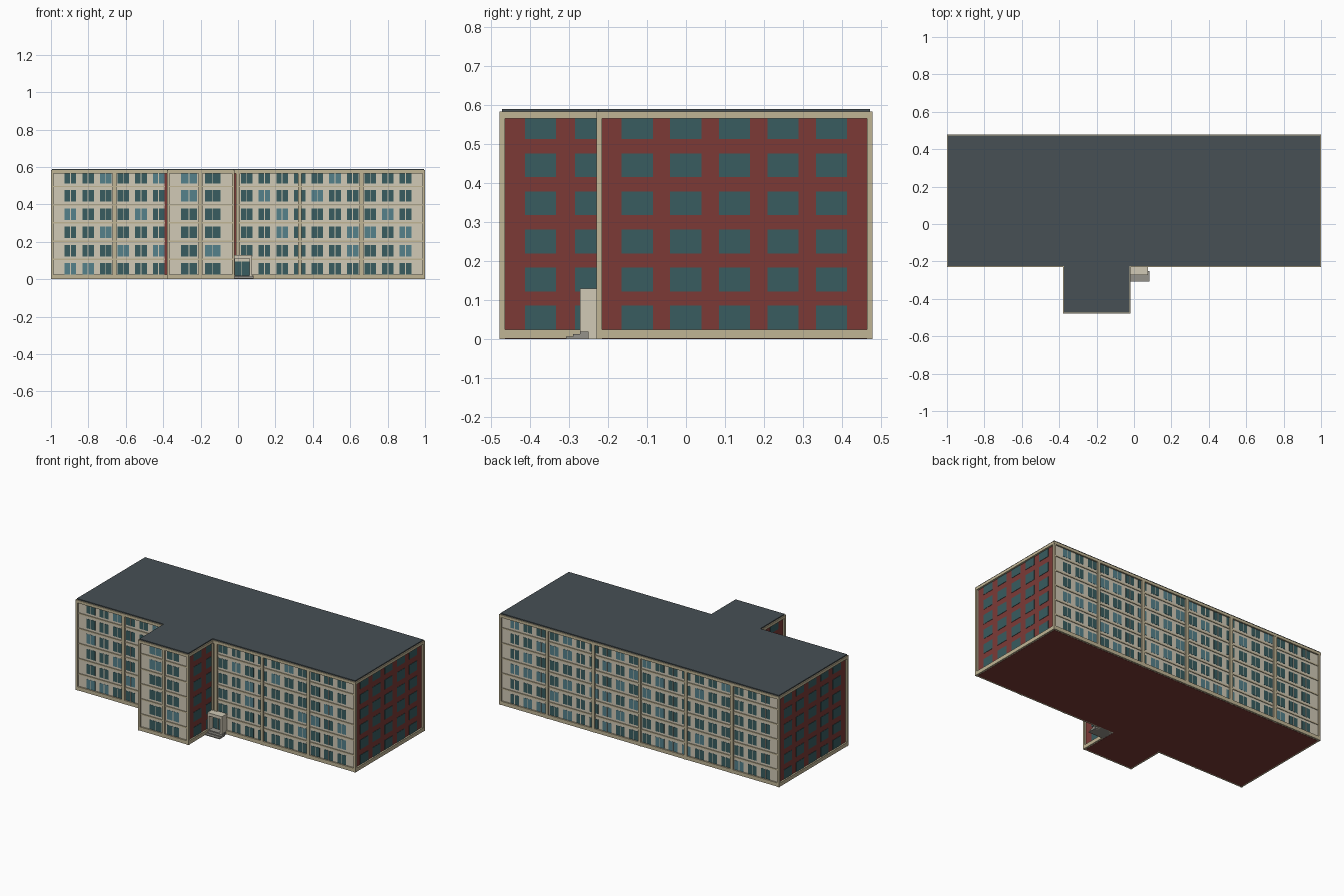
import bpy, bmesh, random
from mathutils import Matrix

if "Cube" in bpy.data.objects:
    bpy.data.objects.remove(bpy.data.objects["Cube"])

random.seed(4)
FLOORS, PITCH = 6, 0.0975
WALL = 0.012                      # wall is set back this far behind the trim
WING_L, WING_R = -0.38, -0.018
FRONT, BACK = -0.23, 0.478


def material(name, r, g, b):
    m = bpy.data.materials.new(name)
    m.diffuse_color = (r, g, b, 1)
    m.use_nodes = True
    m.node_tree.nodes["Principled BSDF"].inputs["Base Color"].default_value = m.diffuse_color
    return m


BRICK = material("brick", 0.20, 0.042, 0.037)
CREAM = material("cream", 0.64, 0.59, 0.47)
TRIM = material("trim", 0.53, 0.46, 0.30)
SLATE = material("slate", 0.063, 0.08, 0.09)
DARK = material("dark_glass", 0.04, 0.107, 0.117)
LIGHT = material("light_glass", 0.09, 0.22, 0.26)
STONE = material("stone", 0.30, 0.29, 0.26)


def finish(name, bm, mat):
    bmesh.ops.recalc_face_normals(bm, faces=bm.faces)
    me = bpy.data.meshes.new(name)
    bm.to_mesh(me)
    bm.free()
    me.materials.append(mat)
    ob = bpy.data.objects.new(name, me)
    bpy.context.collection.objects.link(ob)
    return ob


def boxes(name, mat, spans):
    """One object from boxes given as (x0, x1, y0, y1, z0, z1)."""
    bm = bmesh.new()
    for x0, x1, y0, y1, z0, z1 in spans:
        m = (Matrix.Translation(((x0 + x1) / 2, (y0 + y1) / 2, (z0 + z1) / 2))
             @ Matrix.Diagonal((x1 - x0, y1 - y0, z1 - z0, 1)))
        bmesh.ops.create_cube(bm, size=1, matrix=m)
    return finish(name, bm, mat)


def plan_prism(name, mat, d, z0, z1):
    """Extrude the T-shaped plan, inset by d."""
    pts = [(-1 + d, BACK - d), (-1 + d, FRONT + d), (WING_L + d, FRONT + d),
           (WING_L + d, -0.478 + d), (WING_R - d, -0.478 + d),
           (WING_R - d, FRONT + d), (1 - d, FRONT + d), (1 - d, BACK - d)]
    bm = bmesh.new()
    f = bm.faces.new([bm.verts.new((x, y, z0)) for x, y in pts])
    r = bmesh.ops.extrude_face_region(bm, geom=[f])
    vs = [v for v in r["geom"] if isinstance(v, bmesh.types.BMVert)]
    bmesh.ops.translate(bm, verts=vs, vec=(0, 0, z1 - z0))
    return finish(name, bm, mat)


# Main masses: walls, plinth, cornice, roof
plan_prism("brick_walls", BRICK, WALL, 0, 0.57)
plan_prism("plinth", TRIM, 0.001, 0.001, 0.025)
plan_prism("cornice", TRIM, 0, 0.565, 0.583)
plan_prism("roof", SLATE, 0.006, 0.583, 0.59)

# Long facades: (x0, x1, wall plane y, outward direction)
facades = [(-1, WING_L, FRONT + WALL, -1), (WING_R, 1, FRONT + WALL, -1),
           (WING_L, WING_R, -0.478 + WALL, -1), (-1, 1, BACK - WALL, 1)]


def layer(y, out, a, b):
    """Depth range from a to b outward from a wall plane."""
    return tuple(sorted((y + out * a, y + out * b)))


panels, ledges = [], []
for x0, x1, y, out in facades:
    panels.append((x0 + WALL, x1 - WALL, *layer(y, out, -0.004, 0.002), 0.02, 0.568))
    for k in range(1, FLOORS):
        z = k * PITCH + 0.004
        ledges.append((x0 + 0.01, x1 - 0.01, *layer(y, out, 0, 0.006), z, z + 0.008))
boxes("facade_panels", CREAM, panels)
boxes("floor_ledges", TRIM, ledges)

# Pilasters on the facades and posts on the corners
posts = []
for y, out, xs in [(FRONT + WALL, -1, (-0.66, 0, 0.33, 0.66)),
                   (-0.478 + WALL, -1, (-0.2,)),
                   (BACK - WALL, 1, (-0.66, -0.33, 0, 0.33, 0.66))]:
    for x in xs:
        posts.append((x - 0.01, x + 0.01, *layer(y, out, 0, 0.0115), 0, 0.57))
c, e = 0.014, 0.0005
for x0 in (-1 + e, 1 - c - e):
    for y0 in (FRONT + e, BACK - c - e):
        posts.append((x0, x0 + c, y0, y0 + c, 0, 0.57))
for x0 in (WING_L + e, WING_R - c - e):
    posts.append((x0, x0 + c, -0.478 + e, -0.478 + e + c, 0, 0.57))
    posts.append((x0, x0 + c, FRONT + e, FRONT + e + c, 0, 0.57))
boxes("pilasters", TRIM, posts)

# Windows
dark, light, frames = [], [], []
columns = [-0.896 + 0.0943 * i for i in range(20)]


def floor_z(k):
    z = 0.025 + k * PITCH
    return z, min(z + 0.061, 0.566)


def facade_window(x, y, out, w, k):
    z0, z1 = floor_z(k)
    glass = light if random.random() < 0.22 else dark
    for a, b in ((x - w / 2, x - 0.002), (x + 0.002, x + w / 2)):
        glass.append((a, b, *layer(y, out, 0, 0.003), z0, z1))
    frames.append((x - 0.002, x + 0.002, *layer(y, out, 0, 0.004), z0, z1))


for k in range(FLOORS):
    for x in columns:
        facade_window(x, BACK - WALL, 1, 0.062, k)
        if WING_L - 0.02 < x < WING_R + 0.02 or (k == 0 and 0 < x < 0.08):
            continue
        facade_window(x, FRONT + WALL, -1, 0.062, k)
    for x in (-0.262, -0.135):
        facade_window(x, -0.478 + WALL, -1, 0.085, k)
    # brick end walls of the block and the wing
    z0, z1 = floor_z(k)
    for s in (-1, 1):
        for i in range(5):
            y = -0.125 + i * 0.1245
            dark.append((*layer(s * (1 - WALL), s, -0.004, 0.002), y - 0.04, y + 0.04, z0, z1))
    for plane, s in ((WING_L + WALL, -1), (WING_R - WALL, 1)):
        for y0, y1 in ((-0.413, -0.333), (-0.285, -0.225)):
            dark.append((*layer(plane, s, -0.004, 0.002), y0, y1, z0, z1))
boxes("dark_windows", DARK, dark)
boxes("light_windows", LIGHT, light)
boxes("window_mullions", CREAM, frames)

# Entrance porch with door and steps
px0, px1, pf, pb = -0.029, 0.076, -0.272, -0.216
boxes("porch", CREAM, [(px1 - 0.014, px1, pf, pb, 0, 0.115),
                       (px0, px0 + 0.012, pf, pb, 0, 0.115),
                       (px0, px1, pf, pb, 0.11, 0.13)])
boxes("door", DARK, [(px0 + 0.012, 0.018, -0.232, pb, 0.02, 0.095),
                     (0.022, px1 - 0.014, -0.232, pb, 0.02, 0.095)])
boxes("door_frame", CREAM, [(0.018, 0.022, -0.234, pb, 0.02, 0.095),
                            (px0 + 0.012, px1 - 0.014, -0.234, pb, 0.095, 0.11)])
boxes("steps", STONE, [(px0, 0.083, -0.268 + i * 0.018 - 0.04, -0.25, 0, 0.006 + i * 0.007)
                       for i in range(3)] + [(px0, px1, -0.26, pb, 0, 0.02)])
